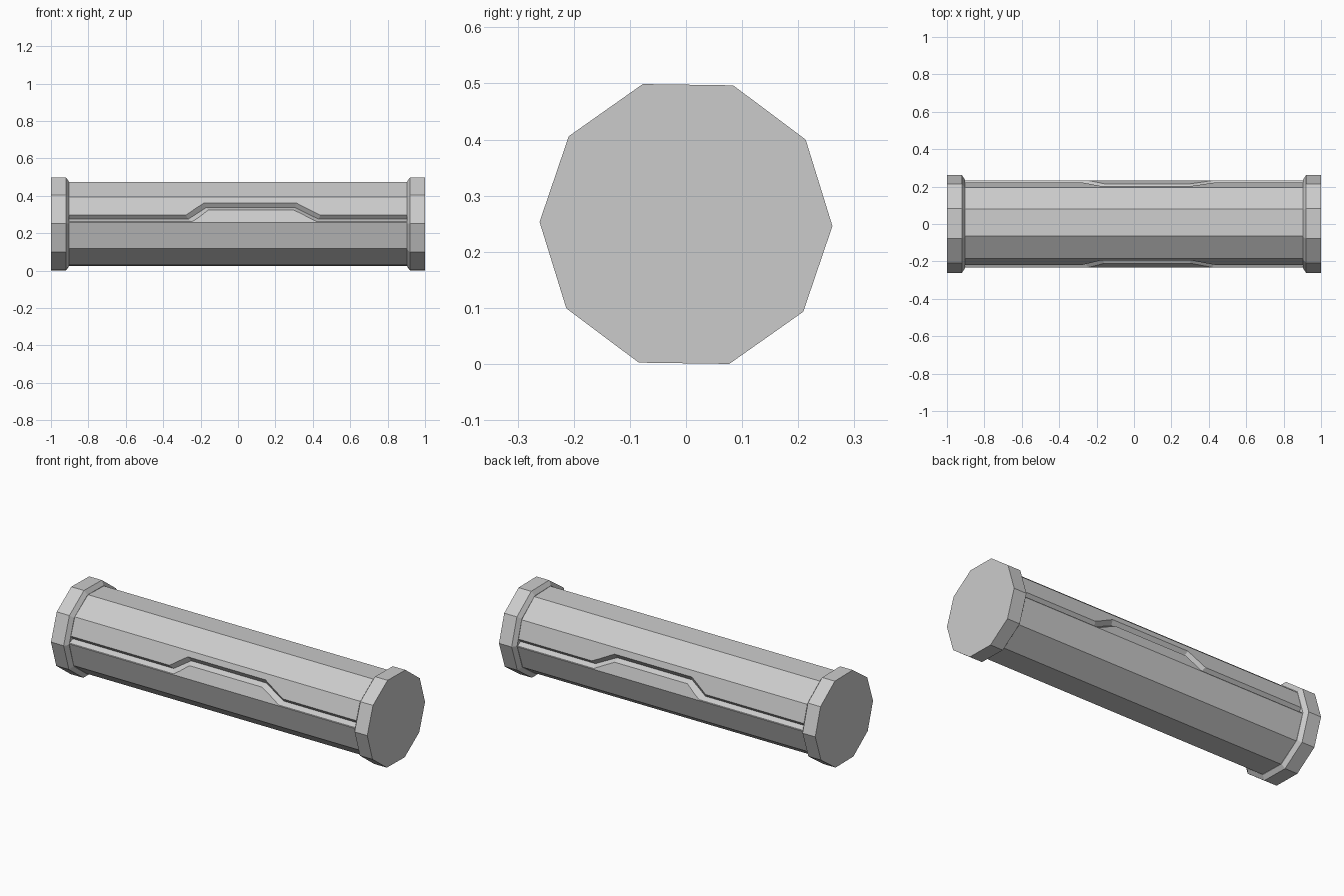
import bpy, bmesh, math

old = bpy.data.objects.get("Cube")
if old:
    bpy.data.objects.remove(old, do_unlink=True)

grey = bpy.data.materials.new("plain grey")
grey.use_nodes = True
COLOUR = (0.6, 0.6, 0.6, 1)
grey.diffuse_color = COLOUR
grey.node_tree.nodes["Principled BSDF"].inputs["Base Color"].default_value = COLOUR

SIDES, CENTRE_Z = 10, 0.2495
BODY_R, CAP_R = 0.234, 0.261


def loft(name, rings):
    """Closed solid through rings with equal point counts."""
    bm = bmesh.new()
    loops = [[bm.verts.new(p) for p in ring] for ring in rings]
    n = len(loops[0])
    for a, b in zip(loops, loops[1:]):
        for i in range(n):
            j = (i + 1) % n
            bm.faces.new((a[i], a[j], b[j], b[i]))
    bm.faces.new(loops[0])
    bm.faces.new(loops[-1])
    bmesh.ops.recalc_face_normals(bm, faces=bm.faces)
    mesh = bpy.data.meshes.new(name)
    bm.to_mesh(mesh)
    bm.free()
    mesh.materials.append(grey)
    obj = bpy.data.objects.new(name, mesh)
    bpy.context.collection.objects.link(obj)
    return obj


def ring(x, radius, twist):
    angles = [math.radians(i * 360 / SIDES - twist) for i in range(SIDES)]
    return [(x, radius * math.cos(a), CENTRE_Z + radius * math.sin(a)) for a in angles]


# Ten-sided body, turned slightly against the caps
body = loft("body", [ring(x, BODY_R, 2) for x in (-0.95, 0.95)])

# Chamfered end caps
for name, s in (("left_cap", 1), ("right_cap", -1)):
    loft(name, [ring(s * x, r, 0.8) for x, r in
                ((1, CAP_R), (0.92, CAP_R), (0.903, 0.236))])

# Groove path: x and height of upper edge, valley and lower edge
UPPER = [(-1, 0.297), (-0.28, 0.297), (-0.18, 0.363), (0.31, 0.363), (0.44, 0.297), (1, 0.297)]
VALLEY = [(-1, 0.276), (-0.265, 0.276), (-0.17, 0.337), (0.305, 0.337), (0.43, 0.276), (1, 0.276)]
LOWER = [(-1, 0.262), (-0.245, 0.262), (-0.16, 0.323), (0.3, 0.323), (0.42, 0.262), (1, 0.262)]
DEPTH = 0.025


def groove(name, side, edge_z, slope):
    """V-shaped channel following the stepped path on one side."""
    shift = edge_z - 0.258

    def surface(point, depth=0):
        x, z = point
        y = BODY_R - slope * (z - 0.258) - depth
        return (x, side * y, z + shift)

    rings = []
    for u, v, l in zip(UPPER, VALLEY, LOWER):
        inner = surface(v, DEPTH)
        outer = []
        for p in (u, l):
            q = surface(p)
            outer.append(tuple(a + 1.5 * (b - a) for a, b in zip(inner, q)))
        rings.append([inner] + outer)
    cutter = loft(name, rings)
    cutter.hide_render = True
    cutter.hide_viewport = True
    cutter.display_type = 'WIRE'
    mod = body.modifiers.new(name, 'BOOLEAN')
    mod.operation = 'DIFFERENCE'
    mod.solver = 'EXACT'
    mod.object = cutter
    return cutter


cutters = [groove("front_groove_cutter", -1, 0.258, 0.364),
           groove("back_groove_cutter", 1, 0.242, 0.287)]

# Bake the grooves and drop the cutters
deps = bpy.context.evaluated_depsgraph_get()
body.data = bpy.data.meshes.new_from_object(body.evaluated_get(deps))
body.modifiers.clear()
for c in cutters:
    bpy.data.objects.remove(c, do_unlink=True)
